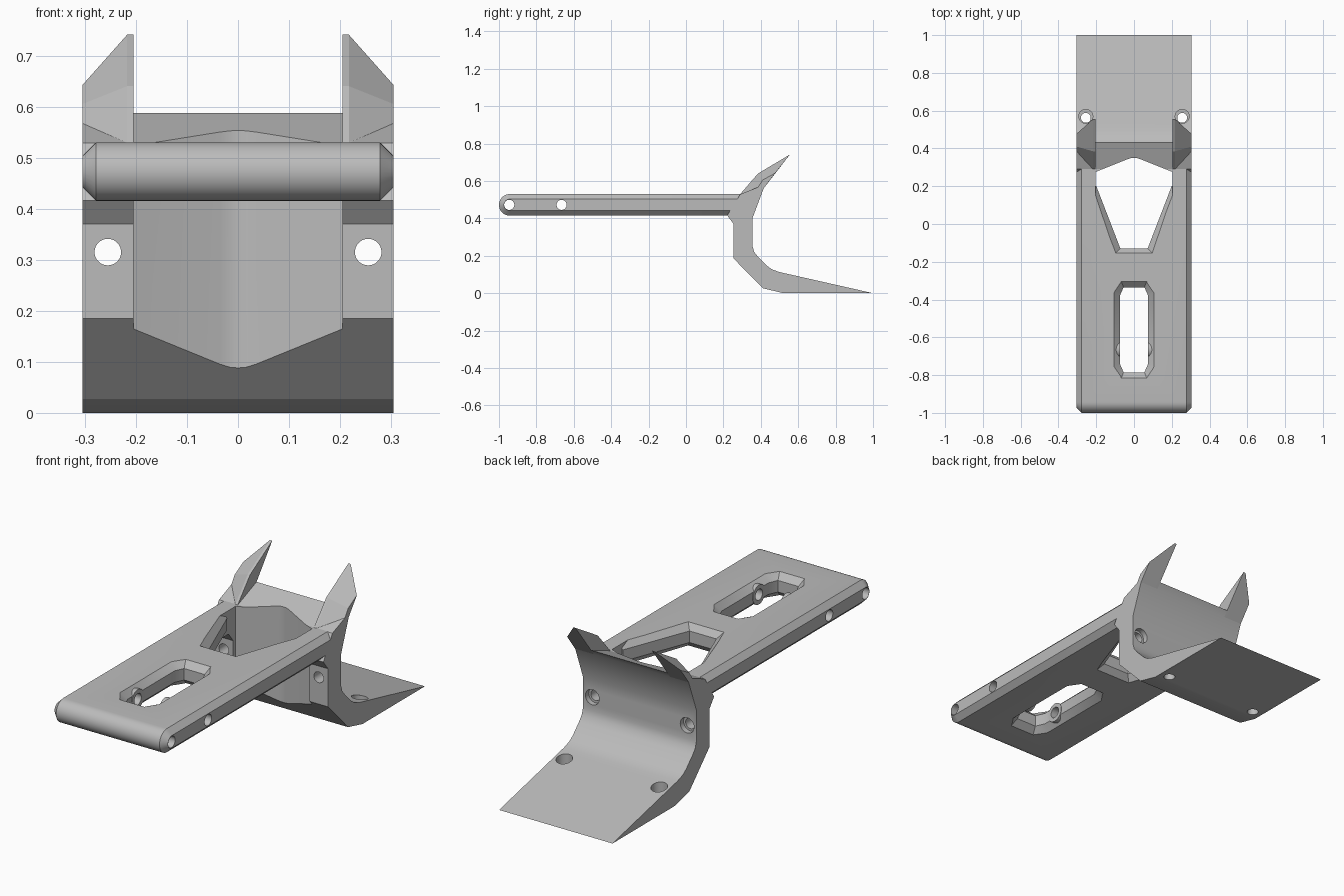
import bpy, bmesh, math
from mathutils import Matrix

cube = bpy.data.objects.get("Cube")
if cube:
    bpy.data.objects.remove(cube, do_unlink=True)

grey = bpy.data.materials.new("plain grey")
grey.use_nodes = True
grey.diffuse_color = (0.5, 0.5, 0.5, 1)
grey.node_tree.nodes["Principled BSDF"].inputs["Base Color"].default_value = (0.5, 0.5, 0.5, 1)


def finish(name, bm):
    bmesh.ops.recalc_face_normals(bm, faces=bm.faces)
    mesh = bpy.data.meshes.new(name)
    bm.to_mesh(mesh)
    bm.free()
    mesh.materials.append(grey)
    ob = bpy.data.objects.new(name, mesh)
    bpy.context.collection.objects.link(ob)
    return ob


def loft(name, rings, axis):
    """Skin matching 2D outlines placed at positions along an axis."""
    bm = bmesh.new()
    rows = []
    for pos, pts in rings:
        place = (lambda a, b: (pos, a, b)) if axis == "x" else (lambda a, b: (a, b, pos))
        rows.append([bm.verts.new(place(a, b)) for a, b in pts])
    n = len(rows[0])
    for r, s in zip(rows, rows[1:]):
        for i in range(n):
            j = (i + 1) % n
            bm.faces.new((r[i], r[j], s[j], s[i]))
    bm.faces.new(rows[0])
    bm.faces.new(rows[-1][::-1])
    return finish(name, bm)


def rod(name, radius, center, length, axis):
    bm = bmesh.new()
    turn = {"x": Matrix.Rotation(math.pi / 2, 4, "Y"),
            "y": Matrix.Rotation(math.pi / 2, 4, "X"), "z": Matrix()}[axis]
    bmesh.ops.create_cone(bm, cap_ends=True, segments=40, radius1=radius, radius2=radius,
                          depth=length, matrix=Matrix.Translation(center) @ turn)
    return finish(name, bm)


def cut(target, cutters):
    for c in cutters:
        c.hide_render = True
        mod = target.modifiers.new("cut", "BOOLEAN")
        mod.operation, mod.solver, mod.object = "DIFFERENCE", "EXACT", c
        bpy.context.view_layer.objects.active = target
        bpy.ops.object.modifier_apply(modifier=mod.name)


def mirror_x(pts):
    """Close a right-hand outline with its mirror image."""
    return pts + [(-x, y) for x, y in reversed(pts) if x > 0]


MID, HALF, W, CH = 0.4725, 0.0575, 0.305, 0.027


# Arm: rounded front end and bevelled long sides
def arm_outline(r):
    arc = [math.pi / 2 + math.pi * i / 16 for i in range(17)]
    return [(0.3, MID + r)] + [(-1 + HALF + r * math.cos(a), MID + r * math.sin(a))
                               for a in arc] + [(0.3, MID - r)]


full, inset = arm_outline(HALF), arm_outline(HALF - CH)
arm = loft("arm", [(-W, inset), (CH - W, full), (W - CH, full), (W, inset)], "x")

# Bracket: side profile of the upright wall and the foot
profile = [(0.22, 0.416), (0.255, 0.37), (0.255, 0.185), (0.41, 0.027), (0.52, 0),
           (1, 0), (0.5, 0.113), (0.46, 0.127), (0.435, 0.145), (0.385, 0.195),
           (0.365, 0.22), (0.356, 0.25), (0.355, 0.4), (0.415, 0.56), (0.435, 0.587),
           (0.29, 0.529)]
bracket = loft("bracket", [(-W, profile), (W, profile)], "x")

# Prongs: tapering outward from a tall inner edge
inner = [(0.28, 0.5), (0.29, 0.53), (0.385, 0.64), (0.555, 0.741), (0.415, 0.56), (0.39, 0.5)]
outer = [(0.28, 0.5), (0.385, 0.566), (0.41, 0.605), (0.477, 0.642), (0.415, 0.56), (0.39, 0.5)]
prongs = [loft(name, [(s * 0.205, inner), (s * 0.217, inner), (s * W, outer)], "x")
          for name, s in (("left_prong", 1), ("right_prong", -1))]


# Slot cutter with flared rims
def slot_outline(d):
    return [(sx * x, -0.56 + sy * y) for sx, sy, x, y in (
        (1, -1, 0.055 + d * 0.4, 0.225 + d), (1, -1, 0.075 + d, 0.18 + d * 0.5),
        (1, 1, 0.075 + d, 0.18 + d * 0.5), (1, 1, 0.055 + d * 0.4, 0.225 + d),
        (-1, 1, 0.055 + d * 0.4, 0.225 + d), (-1, 1, 0.075 + d, 0.18 + d * 0.5),
        (-1, -1, 0.075 + d, 0.18 + d * 0.5), (-1, -1, 0.055 + d * 0.4, 0.225 + d))]


def flared(name, outline):
    return loft(name, [(MID - 0.067, outline(0.04)), (MID - 0.028, outline(0)),
                       (MID + 0.028, outline(0)), (MID + 0.067, outline(0.04))], "z")


slot = flared("slot_cutter", slot_outline)


# Tapered opening with flared rims, then a straight pocket into the wall
def taper_outline(d):
    return mirror_x([(0.072 + d * 0.8, -0.13 - d * 0.8), (0.205, 0.215 - d * 2), (0.205, 0.25)])


opening = flared("opening_cutter", taper_outline)
pocket_pts = mirror_x([(0.205, 0.2), (0.205, 0.275), (0.035, 0.343), (0.015, 0.349), (0, 0.35)])
pocket = loft("pocket_cutter", [(0.05, pocket_pts), (0.9, pocket_pts)], "z")

# Cross holes through the arm, with collars inside the slot
pins = [rod("pin_cutter", 0.027, (0, y, MID), 1, "x") for y in (-0.945, -0.665)]
collars = [rod(name, 0.047, (s * 0.1, -0.665, MID), 0.054, "x")
           for name, s in (("left_collar", 1), ("right_collar", -1))]

# Screw holes with wider recesses in the wall and foot
screws = []
for s in (1, -1):
    x = s * 0.255
    screws += [rod("screw_cutter", 0.026, (x, 0.3, 0.315), 0.4, "y"),
               rod("recess_cutter", 0.037, (x, 0.43, 0.315), 0.2, "y"),
               rod("screw_cutter", 0.026, (x, 0.562, 0.05), 0.3, "z"),
               rod("recess_cutter", 0.037, (x, 0.57, 0.16), 0.22, "z")]

cut(arm, [slot, opening, pocket] + pins)
cut(bracket, [pocket] + screws)
for collar in collars:
    cut(collar, pins[1:])
for helper in [slot, opening, pocket] + pins + screws:
    bpy.data.objects.remove(helper, do_unlink=True)

# Smooth rounded areas, keep edges crisp
bpy.ops.object.select_all(action="DESELECT")
for ob in [arm, bracket] + collars:
    ob.select_set(True)
bpy.context.view_layer.objects.active = arm
bpy.ops.object.shade_smooth_by_angle(angle=math.radians(25))
